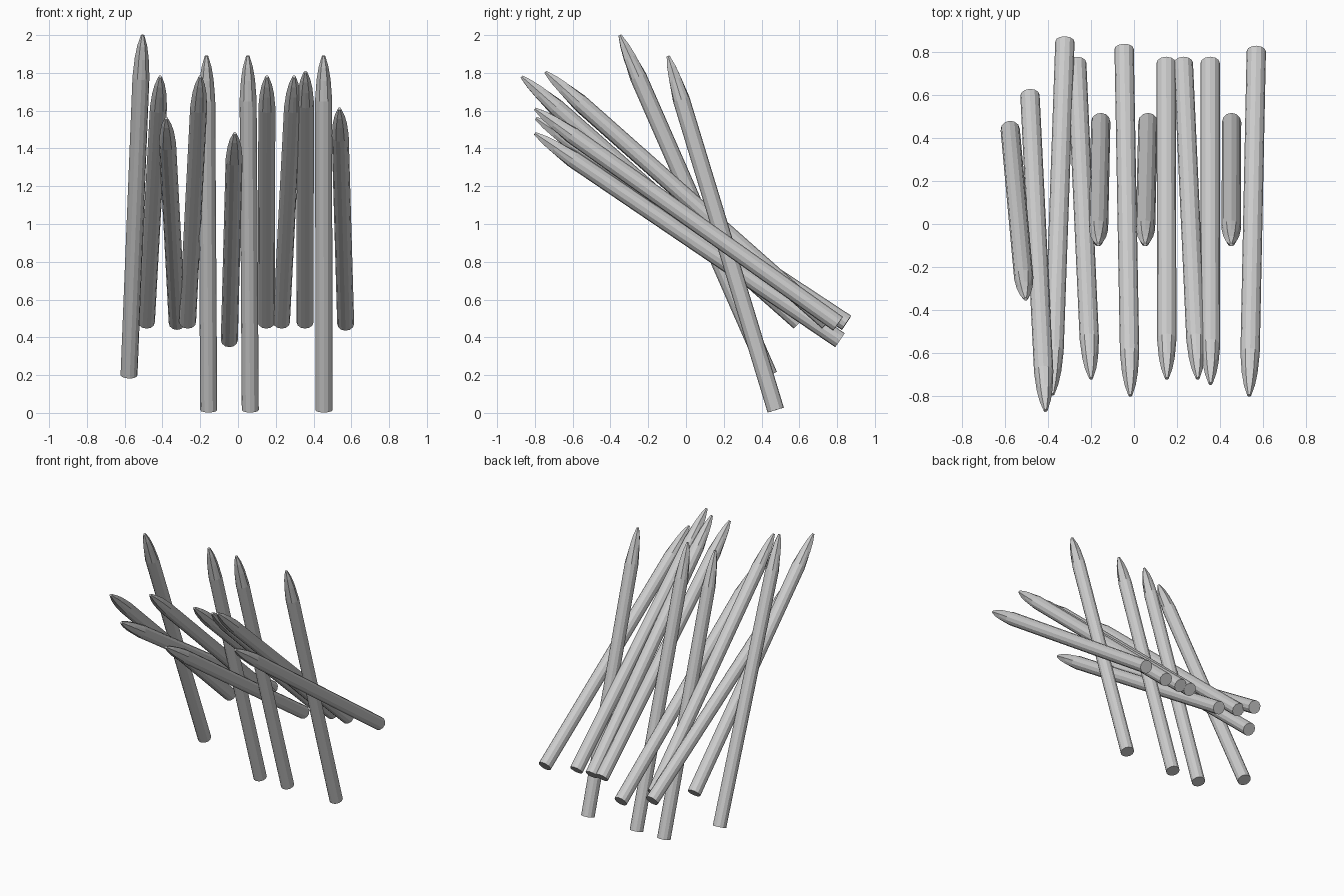
import bpy, bmesh, math
from mathutils import Vector

cube = bpy.data.objects.get("Cube")
if cube:
    bpy.data.objects.remove(cube, do_unlink=True)

# One plain grey for all stakes
grey = bpy.data.materials.new("pale_grey_wood")
grey.use_nodes = True
grey.diffuse_color = (0.6, 0.6, 0.6, 1)
grey.node_tree.nodes["Principled BSDF"].inputs["Base Color"].default_value = (0.6, 0.6, 0.6, 1)

SIDES = 12
RADIUS = 0.045
# Tip profile: distance back from the point, radius
TIP = [(0.24, 0.045), (0.13, 0.037), (0.06, 0.026), (0.0, 0.009)]


def stake(name, butt, tip):
    """Round pole from butt to tip, whittled to a six-sided point."""
    butt, tip = Vector(butt), Vector(tip)
    length = (tip - butt).length
    rings = [(0, RADIUS)] + [(length - back, r) for back, r in TIP]
    bm = bmesh.new()
    loops = []
    for i, (z, r) in enumerate(rings):
        loop = []
        for k in range(SIDES):
            a = math.tau * k / SIDES
            # carved rings pull every other corner in to flatten the facets
            rr = r * math.cos(math.tau / SIDES) if i > 1 and k % 2 else r
            loop.append(bm.verts.new((rr * math.cos(a), rr * math.sin(a), z)))
        loops.append(loop)
    for low, high in zip(loops, loops[1:]):
        for k in range(SIDES):
            n = (k + 1) % SIDES
            bm.faces.new((low[k], low[n], high[n], high[k]))
    bm.faces.new(loops[0][::-1])
    bm.faces.new(loops[-1])
    mesh = bpy.data.meshes.new(name)
    bm.to_mesh(mesh)
    bm.free()
    mesh.materials.append(grey)
    obj = bpy.data.objects.new(name, mesh)
    obj.location = butt
    obj.rotation_euler = (tip - butt).to_track_quat('Z', 'Y').to_euler()
    bpy.context.collection.objects.link(obj)


# Steep stakes leaning forward
for i, (x0, x1) in enumerate([(-0.155, -0.167), (0.065, 0.052), (0.455, 0.453)]):
    stake(f"steep_stake_{i + 1}", (x0, 0.475, 0.015), (x1, -0.095, 1.89))
stake("steep_stake_4", (-0.577, 0.44, 0.2), (-0.505, -0.35, 2.0))

# Low stakes sharing one slope
for i, (x0, x1) in enumerate([(-0.267, -0.2), (0.15, 0.153), (0.23, 0.297), (0.355, 0.357)]):
    lift = 0.025 if i == 3 else 0
    stake(f"low_stake_{i + 1}", (x0, 0.75, 0.48), (x1, -0.72 - lift, 1.78 + lift))

# Low stakes with their own slopes
stake("low_stake_5", (-0.485, 0.6, 0.48), (-0.412, -0.87, 1.78))
stake("low_stake_6", (-0.322, 0.85, 0.477), (-0.38, -0.795, 1.56))
stake("low_stake_7", (-0.046, 0.815, 0.385), (-0.017, -0.8, 1.48))
stake("low_stake_8", (0.57, 0.805, 0.472), (0.537, -0.8, 1.61))
